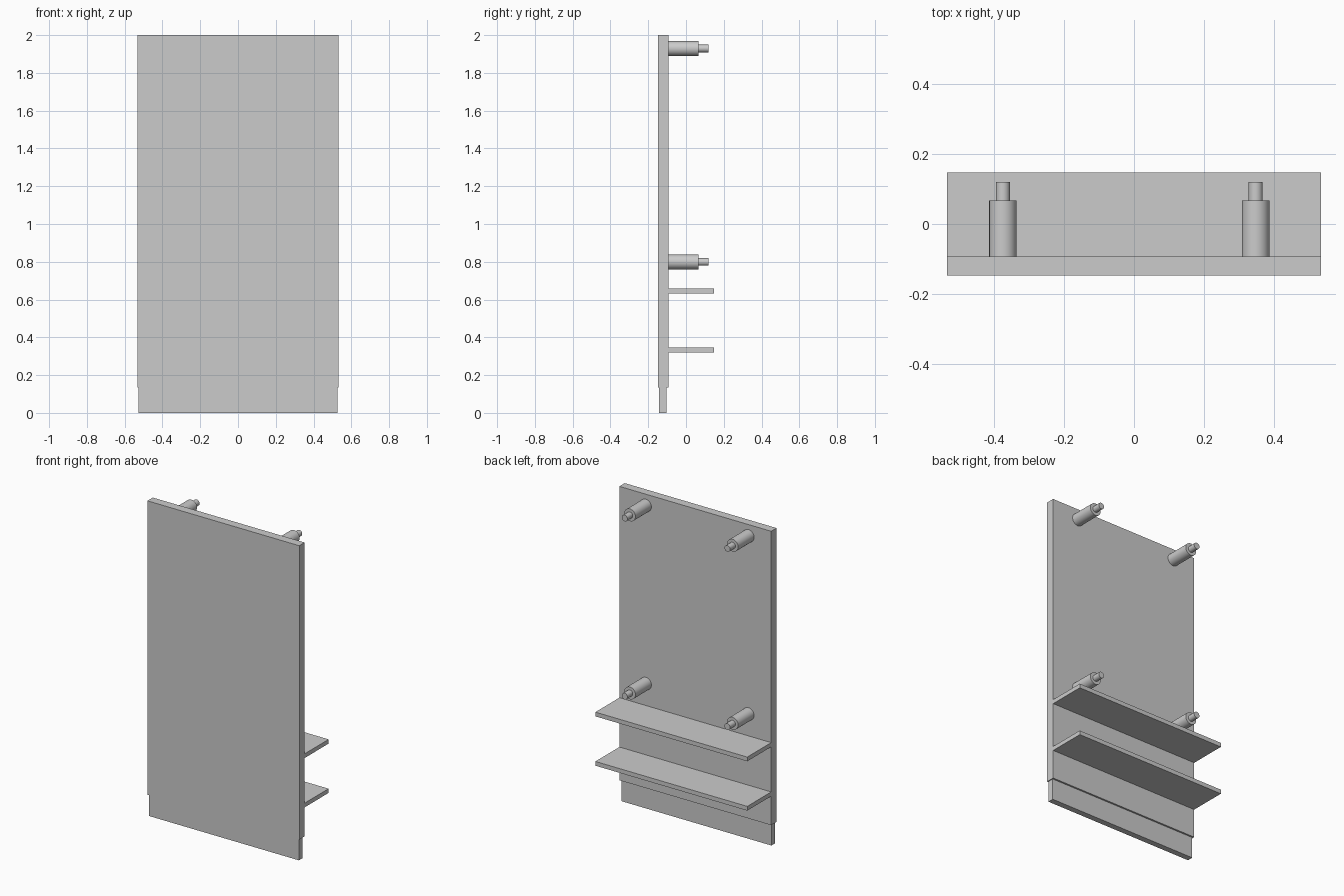
import bpy
import math

cube = bpy.data.objects.get("Cube")
if cube:
    bpy.data.objects.remove(cube, do_unlink=True)

grey = bpy.data.materials.new("plain_grey")
grey.use_nodes = True
COLOUR = (0.6, 0.6, 0.6, 1)
grey.diffuse_color = COLOUR
grey.node_tree.nodes["Principled BSDF"].inputs["Base Color"].default_value = COLOUR


def box(name, x, y, z):
    """Box spanning the given (low, high) ranges."""
    spans = (x, y, z)
    bpy.ops.mesh.primitive_cube_add(size=1, location=[(a + b) / 2 for a, b in spans])
    ob = bpy.context.object
    ob.name = name
    ob.scale = [b - a for a, b in spans]
    bpy.ops.object.transform_apply(location=False, rotation=False, scale=True)
    ob.data.materials.append(grey)


def rod(name, x, z, radius, y0, y1):
    """Smooth cylinder running front to back."""
    bpy.ops.mesh.primitive_cylinder_add(
        vertices=48, radius=radius, depth=y1 - y0,
        location=(x, (y0 + y1) / 2, z), rotation=(math.pi / 2, 0, 0))
    ob = bpy.context.object
    ob.name = name
    ob.data.materials.append(grey)
    bpy.ops.object.shade_smooth_by_angle(angle=math.radians(40))


HALF = 0.533
FRONT, BACK = -0.147, -0.093

# Upright board and recessed plinth
box("panel", (-HALF, HALF), (FRONT, BACK), (0.135, 2))
box("plinth", (-0.527, 0.527), (-0.142, -0.104), (0, 0.135))

# Full-width shelves behind the board
for name, z in (("lower_shelf", 0.319), ("upper_shelf", 0.632)):
    box(name, (-HALF, HALF), (BACK, 0.147), (z, z + 0.027))

# Stepped mounting pegs
for level, z in (("lower", 0.799), ("upper", 1.929)):
    for side, x in (("right", -0.374), ("left", 0.347)):
        rod(f"{level}_{side}_peg", x, z, 0.039, BACK, 0.067)
        rod(f"{level}_{side}_peg_tip", x, z, 0.02, 0.067, 0.12)
